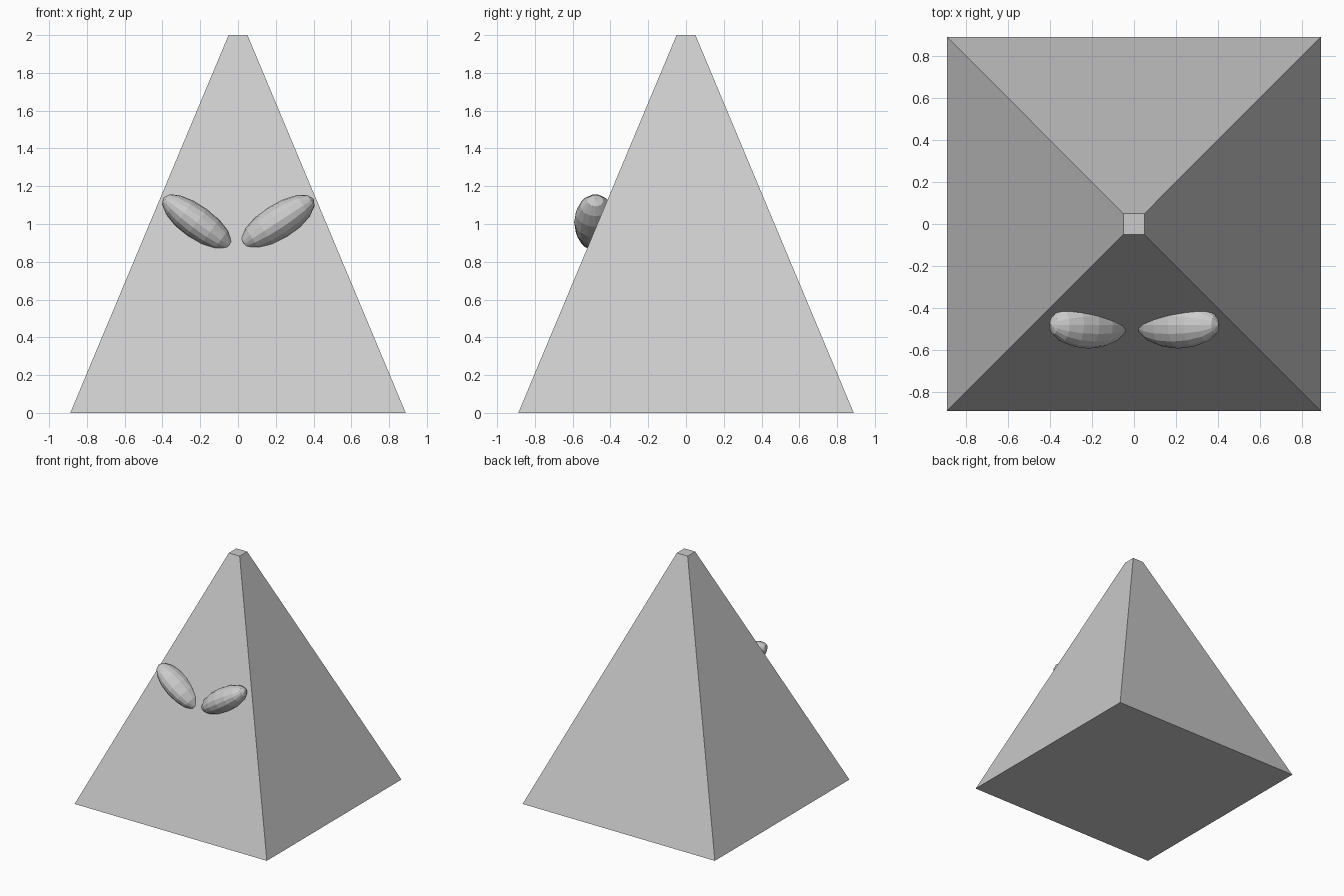
import bpy
from math import radians, sqrt
from mathutils import Matrix, Vector

if "Cube" in bpy.data.objects:
    bpy.data.objects.remove(bpy.data.objects["Cube"])

# Tapered square body
bpy.ops.mesh.primitive_cone_add(vertices=4, radius1=0.888 * sqrt(2), radius2=0.05 * sqrt(2),
                                depth=2, location=(0, 0, 1), rotation=(0, 0, radians(45)))
bpy.context.object.name = "pyramid_body"


def eye(name, centre, tilt, size):
    # Low-poly ellipsoid, long axis (poles) tilted within the front plane
    bpy.ops.mesh.primitive_uv_sphere_add(segments=16, ring_count=8, radius=1)
    ob = bpy.context.object
    ob.name = name
    turn = Matrix.Rotation(radians(tilt), 4, 'Y')
    ob.matrix_world = Matrix.Translation(Vector(centre)) @ turn @ Matrix.Diagonal((*size, 1))


# Slanted eyes on the front face
eye("left_eye", (-0.217, -0.48, 1.008), -53.5, (0.088, 0.112, 0.222))
eye("right_eye", (0.211, -0.48, 1.01), 57, (0.093, 0.112, 0.226))
